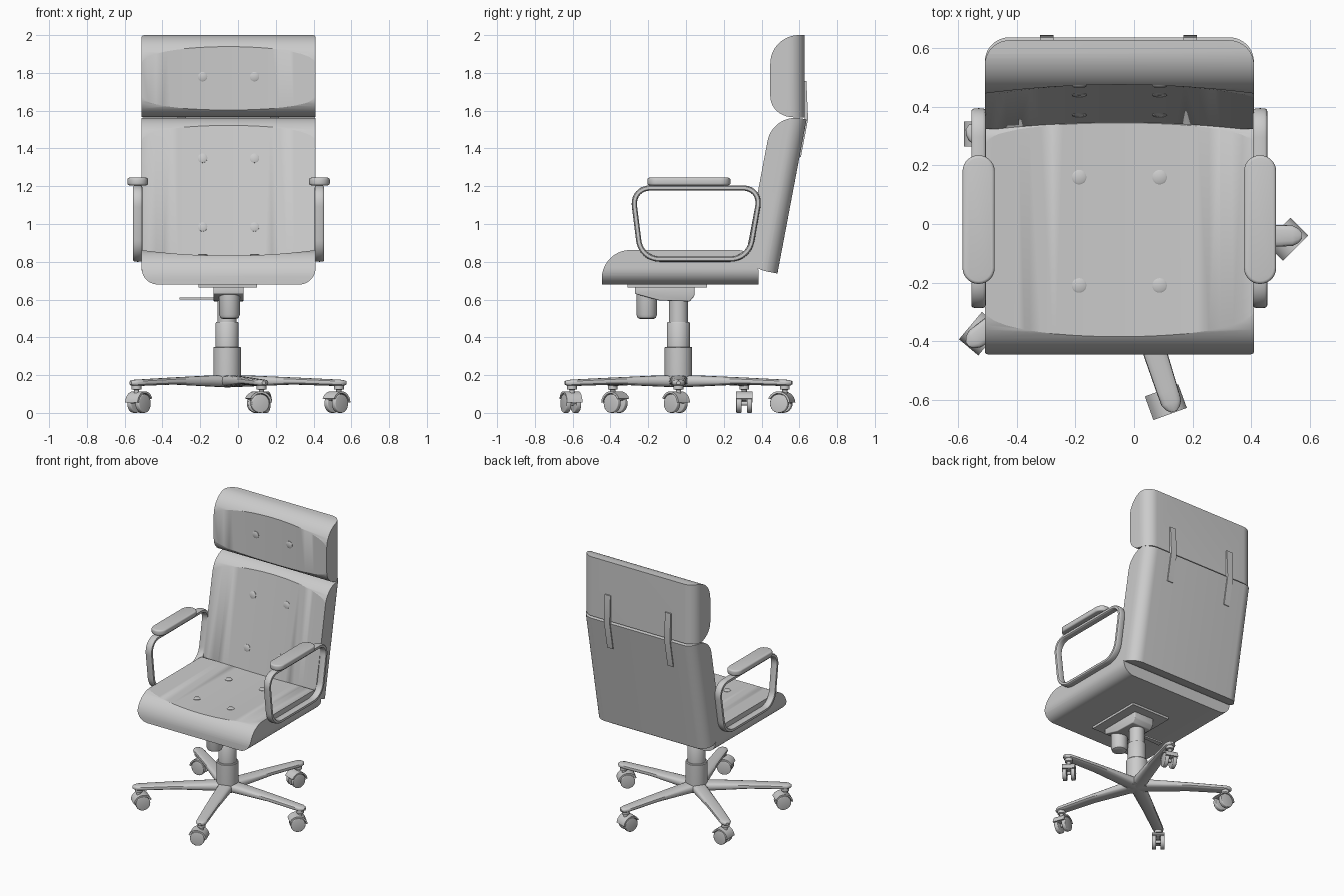
import bpy, bmesh, math
from math import cos, sin, pi, radians
from mathutils import Matrix, Vector

if "Cube" in bpy.data.objects:
    bpy.data.objects.remove(bpy.data.objects["Cube"])

GREY = (0.6, 0.6, 0.6, 1)
mat = bpy.data.materials.new("light grey")
mat.use_nodes = True
mat.diffuse_color = GREY
mat.node_tree.nodes["Principled BSDF"].inputs["Base Color"].default_value = GREY

CX = -0.05                      # middle of the upholstery
HUB = Vector((-0.058, -0.04, 0))  # column axis


def finish(name, bm, matrix=Matrix(), bevel=0, angle=35):
    bmesh.ops.recalc_face_normals(bm, faces=bm.faces)
    mesh = bpy.data.meshes.new(name)
    bm.to_mesh(mesh)
    bm.free()
    obj = bpy.data.objects.new(name, mesh)
    bpy.context.collection.objects.link(obj)
    mesh.materials.append(mat)
    obj.matrix_world = matrix
    bpy.ops.object.select_all(action='DESELECT')
    obj.select_set(True)
    bpy.context.view_layer.objects.active = obj
    if bevel:
        mod = obj.modifiers.new("bevel", 'BEVEL')
        mod.width, mod.segments, mod.limit_method = bevel, 3, 'ANGLE'
        bpy.ops.object.modifier_apply(modifier=mod.name)
    bpy.ops.object.shade_smooth_by_angle(angle=radians(angle))
    return obj


def loft(name, rings, closed=False, **kw):
    """Skin a list of equal-sized point rings."""
    bm = bmesh.new()
    vs = [[bm.verts.new(p) for p in ring] for ring in rings]
    n = len(vs[0])
    pairs = list(zip(vs, vs[1:])) + ([(vs[-1], vs[0])] if closed else [])
    for a, b in pairs:
        for i in range(n):
            bm.faces.new((a[i], a[(i + 1) % n], b[(i + 1) % n], b[i]))
    if not closed:
        bm.faces.new(vs[0])
        bm.faces.new(vs[-1])
    return finish(name, bm, **kw)


def prism(name, outline, axis, lo, hi, **kw):
    """Extrude a 2D outline along x, y or z."""
    def place(p, d):
        q = list(p)
        q.insert(axis, d)
        return q
    return loft(name, [[place(p, d) for p in outline] for d in (lo, hi)], **kw)


def lathe(name, profile, centre, n=32, **kw):
    """Turn (radius, z) pairs about a vertical axis."""
    rings = [[(r * cos(2 * pi * i / n), r * sin(2 * pi * i / n), z) for i in range(n)]
             for r, z in profile]
    return loft(name, rings, matrix=Matrix.Translation(centre), **kw)


def arc(cx, cy, rx, ry, a0, a1, n=10):
    return [(cx + rx * cos(radians(a0 + (a1 - a0) * i / n)),
             cy + ry * sin(radians(a0 + (a1 - a0) * i / n))) for i in range(n + 1)]


# Cushions: side profile intersected with a dished cross-section
HALF, THICK, DISH, ROUND = 0.46, 0.182, 0.03, 0.085


def cushion(name, length, matrix, button_rows):
    profile = [(0, 0)] + arc(0.11, 0.06, 0.11, THICK - 0.06, 180, 90) \
        + arc(length - 0.15, 0.03, 0.15, THICK - 0.03, 90, 0, 14) + [(length, 0)]
    section = arc(ROUND - HALF, ROUND, ROUND, ROUND, 180, 270) \
        + arc(HALF - ROUND, ROUND, ROUND, ROUND, 270, 360)
    for i in range(25):
        x = HALF * (1 - i / 12)
        section.append((x, THICK - DISH * (1 - (x / HALF) ** 2)))
    body = prism(name, profile, 0, -0.6, 0.6)
    cutter = prism("cutter", [(x, v) for x, v in section], 1, -0.1, length + 0.1)
    cutter.hide_render = True
    mod = body.modifiers.new("dish", 'BOOLEAN')
    mod.operation, mod.object, mod.solver = 'INTERSECT', cutter, 'EXACT'
    bpy.context.view_layer.objects.active = body
    bpy.ops.object.modifier_apply(modifier=mod.name)
    bpy.data.objects.remove(cutter)
    body.matrix_world = matrix
    bpy.ops.object.select_all(action='DESELECT')
    body.select_set(True)
    bpy.ops.object.shade_smooth_by_angle(angle=radians(35))
    # Upholstery buttons
    for row in button_rows:
        for x in (-0.1375, 0.1375):
            top = THICK - DISH * (1 - (x / HALF) ** 2)
            lathe(name + "_button", [(0.025, -0.02), (0.025, 0.003), (0.02, 0.006)],
                  (0, 0, 0), n=20).matrix_world = matrix @ Matrix.Translation((x, row, top))


TILT = radians(79.3)
back_frame = Matrix.Translation((CX, 0.484, 0.738)) @ Matrix.Rotation(TILT, 4, 'X')
head_frame = Matrix.Translation((CX, 0.628, 1.565)) @ Matrix.Rotation(pi / 2, 4, 'X')
seat_frame = Matrix.Translation((CX, 0.384, 0.68)) @ Matrix.Rotation(pi, 4, 'Z')
cushion("seat", 0.83, seat_frame, (0.224, 0.594))
cushion("backrest", 0.83, back_frame, (0.222, 0.592))
cushion("headrest", 0.435, head_frame, (0.215,))

# Straps joining headrest and backrest
strap = [(0.625, 1.757), (0.637, 1.757), (0.646, 1.555), (0.608, 1.355), (0.598, 1.357), (0.628, 1.555)]
for x in (-0.298, 0.193):
    prism("back_strap", strap, 0, x - 0.023, x + 0.023)

# Armrests: closed rounded loop plus pad
corners = [Vector(c) for c in ((-0.285, 1.191), (0.397, 1.191), (0.332, 0.814), (-0.238, 0.814))]
path = []
for i, c in enumerate(corners):
    a = c + (corners[i - 1] - c).normalized() * 0.1
    b = c + (corners[(i + 1) % 4] - c).normalized() * 0.1
    for k in range(11):
        t = k / 10
        w = 0.8 * 2 * t * (1 - t)
        path.append((a * (1 - t) ** 2 + c * w + b * t * t) / ((1 - t) ** 2 + w + t * t))
for side in (-1, 1):
    x0 = CX + side * 0.481
    rings = []
    for i, p in enumerate(path):
        d = (path[(i + 1) % len(path)] - path[i - 1]).normalized()
        ring = []
        for k in range(16):
            c, s = cos(k * pi / 8), sin(k * pi / 8)
            wide = math.copysign(abs(c) ** 0.6, c) * 0.025
            deep = math.copysign(abs(s) ** 0.6, s) * 0.014
            ring.append((x0 + wide, p.x - d.y * deep, p.y + d.x * deep))
        rings.append(ring)
    loft("armrest_frame", rings, closed=True)
    xp = CX + side * 0.481
    pad = arc(xp, 0.18, 0.055, 0.055, 0, 180, 14) + arc(xp, -0.15, 0.055, 0.055, 180, 360, 14)
    prism("armrest_pad", pad, 2, 1.205, 1.245, bevel=0.01)

# Tilt mechanism under the seat
plate = [(-0.21, -0.31), (0.1, -0.31), (0.1, 0.11), (-0.21, 0.11)]
prism("seat_plate", plate, 2, 0.664, 0.685)
housing = [(-0.27, 0.67), (-0.27, 0.63), (-0.14, 0.595), (0.02, 0.59), (0.045, 0.62), (0.045, 0.67)]
prism("tilt_housing", housing, 0, -0.13, 0.03, bevel=0.006)
lathe("tension_knob", [(0.055, 0.65), (0.055, 0.52), (0.048, 0.503), (0.035, 0.497)], (-0.045, -0.208, 0))
lever = [(-0.31, -0.115), (-0.12, -0.105), (-0.12, -0.085), (-0.31, -0.075)]
prism("height_lever", lever, 2, 0.6, 0.611)

# Gas column in three steps
lathe("column", [(0.07, 0.14), (0.073, 0.2), (0.073, 0.345), (0.069, 0.35), (0.061, 0.35), (0.061, 0.475),
                 (0.058, 0.48), (0.051, 0.48), (0.051, 0.6)], HUB)

# Star base with five legs, each on a twin-wheel castor
STATIONS = ((0, 0.05, 0.135, 0.2), (0.12, 0.048, 0.14, 0.198), (0.35, 0.042, 0.15, 0.188),
            (0.56, 0.037, 0.143, 0.178), (0.6, 0.035, 0.143, 0.176),
            (0.62, 0.025, 0.145, 0.173), (0.632, 0.01, 0.15, 0.168))


def castor(frame):
    lathe("castor_stem", [(0.026, 0.15), (0.026, 0.125), (0.014, 0.122), (0.014, 0.08)],
          (0, 0, 0), n=16).matrix_world = frame
    trail = frame @ Matrix.Translation((0.02, 0, 0.05))
    hood = arc(0, 0, 0.064, 0.064, 25, 175, 12) + arc(0, 0, 0.053, 0.053, 175, 25, 12)
    prism("castor_hood", hood, 1, -0.043, 0.043, matrix=trail)
    prism("castor_body", arc(0, 0, 0.055, 0.055, 20, 180, 10), 1, -0.012, 0.012, matrix=trail)
    for side in (-1, 1):
        prism("castor_wheel", arc(0, 0, 0.05, 0.05, 0, 345, 23), 1,
              side * 0.028 - 0.014, side * 0.028 + 0.014, matrix=trail, bevel=0.005)
    prism("castor_axle", arc(0, 0, 0.012, 0.012, 0, 330, 11), 1, -0.03, 0.03, matrix=trail)


for i, heading in enumerate((225, 250, 0, 50, 200)):
    turn = Matrix.Translation(HUB) @ Matrix.Rotation(radians(72 * i), 4, 'Z')
    rings = []
    for r, w, lo, hi in STATIONS:
        ring = []
        for k in range(16):
            c, s = cos(k * pi / 8), sin(k * pi / 8)
            ring.append((r, w * math.copysign(abs(c) ** 0.7, c),
                         (lo + hi) / 2 + (hi - lo) / 2 * math.copysign(abs(s) ** 0.7, s)))
        rings.append(ring)
    loft("base_leg", rings, matrix=turn)
    foot = turn @ Vector((0.592, 0, 0))
    castor(Matrix.Translation(foot) @ Matrix.Rotation(radians(heading), 4, 'Z'))
